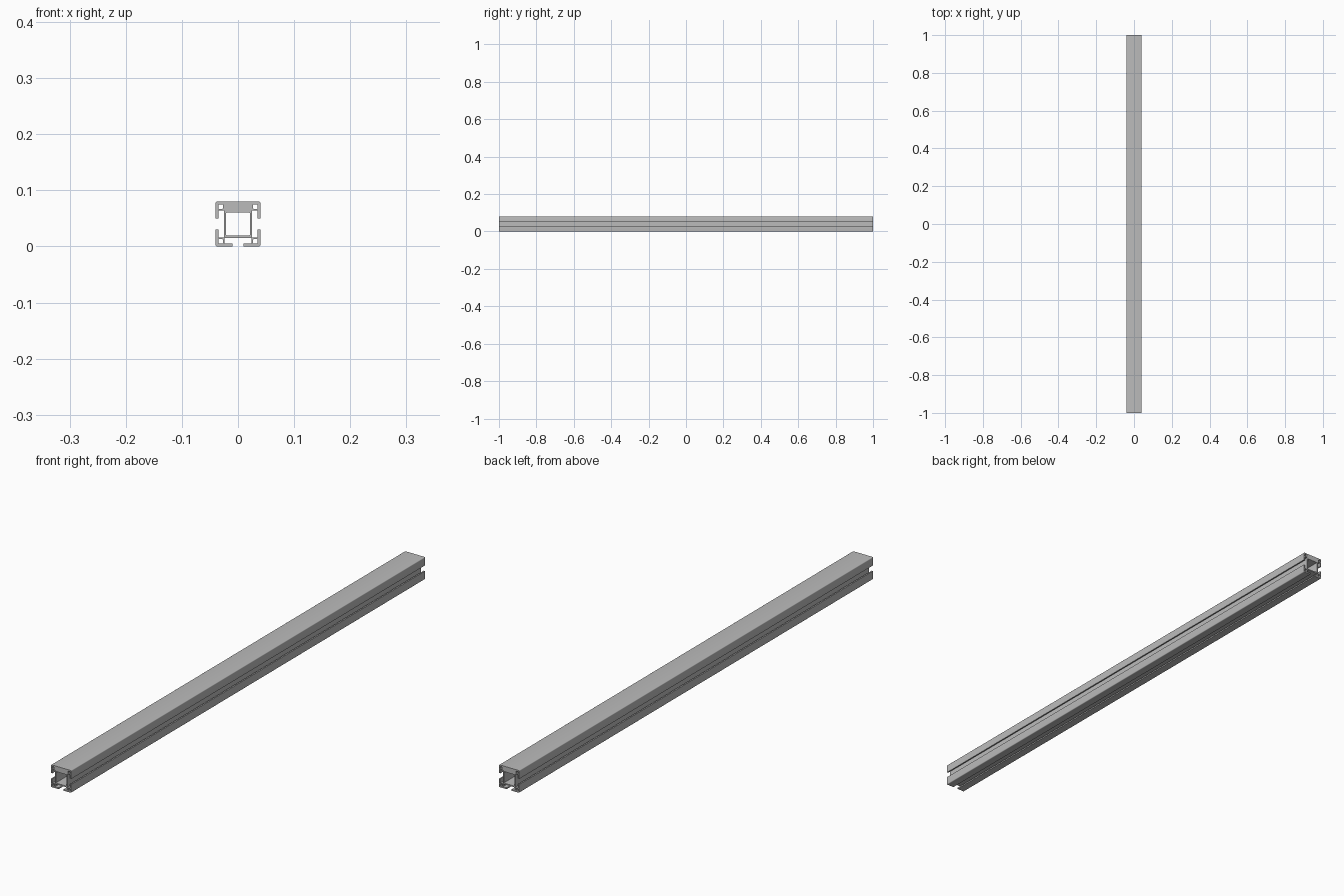
import bpy
import bmesh
from math import cos, sin, pi

cube = bpy.data.objects.get("Cube")
if cube:
    bpy.data.objects.remove(cube, do_unlink=True)

SIZE, HALF, LENGTH = 0.08, 0.04, 2.0


def arc(cx, cz, radius, start, steps=4):
    """Quarter turn running clockwise from the start angle."""
    return [(cx + radius * cos(start - pi / 2 * i / steps),
             cz + radius * sin(start - pi / 2 * i / steps))
            for i in range(steps + 1)]


def rounded_rect(cx, cz, w, h, r):
    corners = [(1, 1, pi / 2), (1, -1, 0), (-1, -1, -pi / 2), (-1, 1, pi)]
    return [p for sx, sz, a in corners
            for p in arc(cx + sx * (w - r), cz + sz * (h - r), r, a)]


# Right half of the section: closed top, side slot, open bottom slot
R, LIP, WALL, BLOCK, SLOT = 0.003, 0.035, 0.025, 0.016, 0.01
half = arc(HALF - R, SIZE - R, R, pi / 2)
half += [(HALF, HALF + SLOT), (LIP, HALF + SLOT), (LIP, SIZE - BLOCK),
         (WALL, SIZE - BLOCK), (WALL, BLOCK), (LIP, BLOCK),
         (LIP, HALF - SLOT), (HALF, HALF - SLOT)]
half += arc(HALF - R, R, R, 0)
half += [(SLOT, 0), (SLOT, HALF - LIP), (0.024, HALF - LIP),
         (0.024, HALF - WALL)]
outline = half + [(-x, z) for x, z in reversed(half)]

# Central square bore and the four corner channels
loops = [outline, rounded_rect(0, HALF, 0.021, 0.0205, 0.001)]
for sx in (-1, 1):
    for sz in (-1, 1):
        loops.append(rounded_rect(sx * 0.031, HALF + sz * 0.031,
                                  0.004, 0.004, 0.0012))

# Fill the section and extrude it along the length
bm = bmesh.new()
for loop in loops:
    verts = [bm.verts.new((x, -LENGTH / 2, z)) for x, z in loop]
    for a, b in zip(verts, verts[1:] + verts[:1]):
        bm.edges.new((a, b))
bmesh.ops.triangle_fill(bm, edges=bm.edges[:], use_beauty=True,
                        normal=(0, -1, 0))
result = bmesh.ops.extrude_face_region(bm, geom=bm.faces[:],
                                       use_keep_orig=True)
moved = [g for g in result["geom"] if isinstance(g, bmesh.types.BMVert)]
bmesh.ops.translate(bm, verts=moved, vec=(0, LENGTH, 0))
bmesh.ops.recalc_face_normals(bm, faces=bm.faces[:])

mesh = bpy.data.meshes.new("slotted_rail")
bm.to_mesh(mesh)
bm.free()
rail = bpy.data.objects.new("slotted_rail", mesh)
bpy.context.collection.objects.link(rail)

# Plain aluminium grey
grey = bpy.data.materials.new("aluminium_grey")
grey.use_nodes = True
colour = (0.5, 0.5, 0.5, 1)
grey.diffuse_color = colour
grey.node_tree.nodes["Principled BSDF"].inputs["Base Color"].default_value = colour
mesh.materials.append(grey)

bpy.ops.object.select_all(action="DESELECT")
rail.select_set(True)
bpy.context.view_layer.objects.active = rail
bpy.ops.object.shade_smooth_by_angle()
